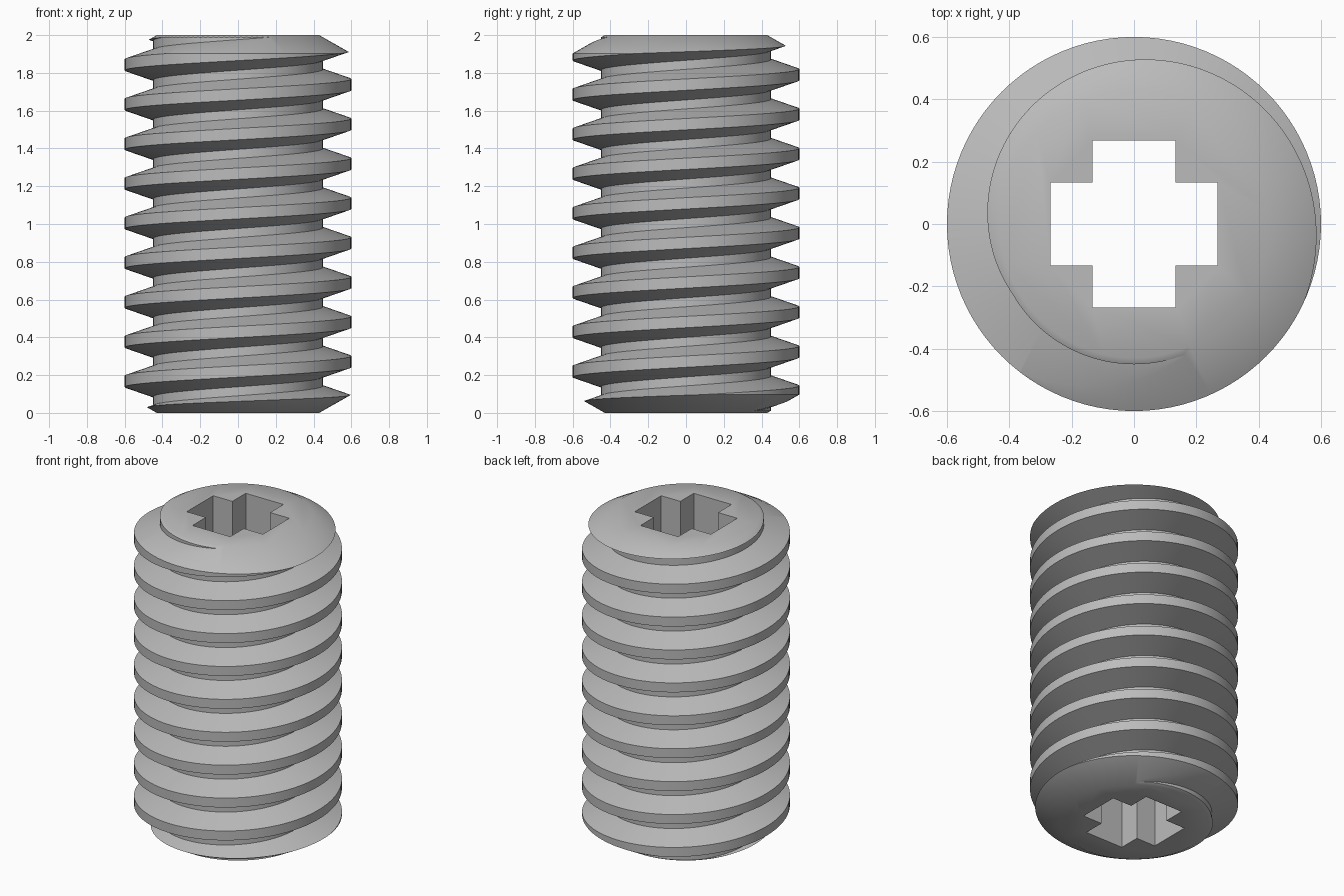
import bpy, bmesh, math

if "Cube" in bpy.data.objects:
    bpy.data.objects.remove(bpy.data.objects["Cube"])

PITCH, ROOT, CREST, LENGTH = 0.2095, 0.45, 0.6, 2.0
SEG, TURNS = 96, 12
START = 0.062 - 2 * PITCH          # height of a crest centre on the +x side
# one pitch of thread profile: radius, height from crest centre
PROFILE = [(CREST, -0.03), (CREST, 0.03), (ROOT, 0.081), (ROOT, PITCH - 0.081)]


def make_object(name, bm):
    bmesh.ops.recalc_face_normals(bm, faces=bm.faces)
    mesh = bpy.data.meshes.new(name)
    bm.to_mesh(mesh)
    bm.free()
    obj = bpy.data.objects.new(name, mesh)
    bpy.context.collection.objects.link(obj)
    return obj


def make_thread():
    """Closed helical sweep, longer than the finished screw."""
    bm = bmesh.new()
    columns = []
    for i in range(SEG):
        a = math.tau * i / SEG
        columns.append([
            bm.verts.new((r * math.cos(a), r * math.sin(a),
                          START + PITCH * (t + i / SEG) + h))
            for t in range(TURNS + 1) for r, h in PROFILE])
    rows, step = len(columns[0]), len(PROFILE)
    for i in range(SEG):
        # the last column meets the first one a full pitch higher
        shift = step if i == SEG - 1 else 0
        here, there = columns[i], columns[(i + 1) % SEG]
        for j in range(rows - 1 - shift):
            bm.faces.new((here[j], there[j + shift],
                          there[j + 1 + shift], here[j + 1]))
    # close both ends towards the axis
    rim = [e for e in bm.edges if e.is_boundary]
    low, high = bm.verts.new((0, 0, -0.6)), bm.verts.new((0, 0, 2.6))
    for e in rim:
        tip = low if e.verts[0].co.z < LENGTH / 2 else high
        bm.faces.new((e.verts[0], e.verts[1], tip))
    return make_object("threaded_body", bm)


def make_prism(name, rings):
    """Stack of same-sized outlines, capped at both ends."""
    bm = bmesh.new()
    loops = [[bm.verts.new(p) for p in ring] for ring in rings]
    n = len(loops[0])
    for a, b in zip(loops, loops[1:]):
        for i in range(n):
            k = (i + 1) % n
            bm.faces.new((a[i], a[k], b[k], b[i]))
    bm.faces.new(loops[0])
    bm.faces.new(loops[-1])
    return make_object(name, bm)


def circle(r, z):
    return [(r * math.cos(math.tau * (i + 0.5) / SEG),
             r * math.sin(math.tau * (i + 0.5) / SEG), z) for i in range(SEG)]


def cross(z, arm=0.268, half=0.133):
    quarter = [(arm, -half), (arm, half), (half, half)]
    points = []
    for _ in range(4):
        points += [(x, y, z) for x, y in quarter]
        quarter = [(-y, x) for x, y in quarter]
    return points


body = make_thread()

# chamfered barrel trims the ends, cross prism opens the drive socket
trim = make_prism("end_trim", [circle(0.43, 0), circle(0.65, 0.125),
                               circle(0.65, LENGTH - 0.125), circle(0.43, LENGTH)])
socket = make_prism("socket_cutter", [cross(-0.2), cross(LENGTH + 0.2)])

for cutter, operation in ((trim, 'INTERSECT'), (socket, 'DIFFERENCE')):
    mod = body.modifiers.new(cutter.name, 'BOOLEAN')
    mod.operation, mod.solver, mod.object = operation, 'EXACT', cutter
bpy.context.view_layer.update()
evaluated = body.evaluated_get(bpy.context.evaluated_depsgraph_get())
final = bpy.data.meshes.new_from_object(evaluated)
body.modifiers.clear()
body.data = final
for cutter in (trim, socket):
    bpy.data.objects.remove(cutter)

# plain steel colour
steel = bpy.data.materials.new("grey steel")
steel.use_nodes = True
colour = (0.5, 0.5, 0.5, 1)
steel.diffuse_color = colour
steel.node_tree.nodes["Principled BSDF"].inputs["Base Color"].default_value = colour
body.data.materials.clear()
body.data.materials.append(steel)

bpy.ops.object.select_all(action='DESELECT')
body.select_set(True)
bpy.context.view_layer.objects.active = body
bpy.ops.object.shade_smooth_by_angle(angle=math.radians(30))
